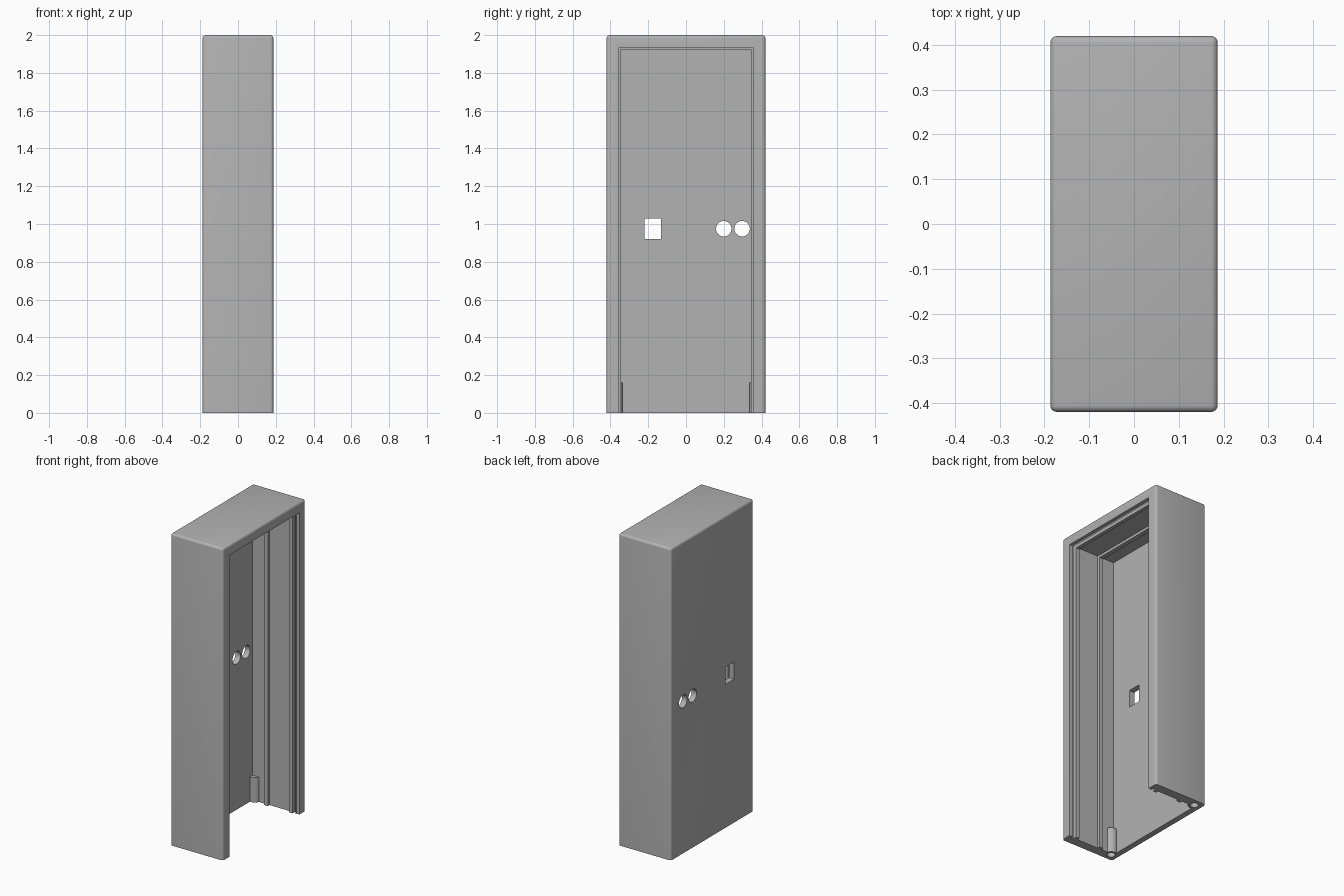
import bpy
import bmesh
import math
from mathutils import Matrix, Vector

if "Cube" in bpy.data.objects:
    bpy.data.objects.remove(bpy.data.objects["Cube"], do_unlink=True)

HX, HY, TOP = 0.187, 0.42, 2.0
BACK = -0.15          # inner face of the back panel

grey = bpy.data.materials.new("plain grey")
grey.use_nodes = True
grey.diffuse_color = (0.45, 0.45, 0.45, 1)
grey.node_tree.nodes["Principled BSDF"].inputs["Base Color"].default_value = (0.45, 0.45, 0.45, 1)


def finish(bm, name):
    mesh = bpy.data.meshes.new(name)
    bm.to_mesh(mesh)
    bm.free()
    mesh.materials.append(grey)
    obj = bpy.data.objects.new(name, mesh)
    bpy.context.collection.objects.link(obj)
    return obj


def box(name, lo, hi, round_edges=0):
    lo, hi = Vector(lo), Vector(hi)
    bm = bmesh.new()
    size = Matrix.Diagonal((*(hi - lo), 1))
    bmesh.ops.create_cube(bm, size=1, matrix=Matrix.Translation((lo + hi) / 2) @ size)
    if round_edges:
        edges = [e for e in bm.edges if max(v.co.z for v in e.verts) > hi.z - 0.01]
        bmesh.ops.bevel(bm, geom=edges, offset=round_edges, segments=4,
                        profile=0.5, affect='EDGES')
    return finish(bm, name)


def cylinder(name, centre, radius, depth, along_x=False):
    bm = bmesh.new()
    turn = Matrix.Rotation(math.pi / 2, 4, 'Y') if along_x else Matrix.Identity(4)
    bmesh.ops.create_cone(bm, cap_ends=True, segments=32, radius1=radius, radius2=radius,
                          depth=depth, matrix=Matrix.Translation(centre) @ turn)
    return finish(bm, name)


def combine(target, tool, operation):
    mod = target.modifiers.new(operation.title(), 'BOOLEAN')
    mod.operation, mod.solver, mod.object = operation, 'EXACT', tool
    bpy.context.view_layer.objects.active = target
    bpy.ops.object.modifier_apply(modifier=mod.name)
    bpy.data.objects.remove(tool, do_unlink=True)


def hollow(x0, x1, half_y, top):
    combine(shell, box("cutter", (x0, -half_y, -0.1), (x1, half_y, top)), 'DIFFERENCE')


# Outer shell with rounded upright and top edges
bm = bmesh.new()
bmesh.ops.create_cube(bm, size=1, matrix=Matrix.Translation((0, 0, TOP / 2))
                      @ Matrix.Diagonal((2 * HX, 2 * HY, TOP, 1)))
rim = [e for e in bm.edges if max(v.co.z for v in e.verts) > 1]
bmesh.ops.bevel(bm, geom=rim, offset=0.015, segments=4, profile=0.5, affect='EDGES')
shell = finish(bm, "enclosure_shell")

# Main cavity, then wider recesses that leave ridges between them
hollow(BACK, 0.3, 0.345, 1.925)
hollow(0.165, 0.3, 0.355, 1.935)
hollow(0.145, 0.165, 0.37, 1.95)
hollow(-0.03, 0.122, 0.362, 1.942)
hollow(BACK, -0.058, 0.362, 1.942)

# Screw posts in the lower back corners
for side in (-1, 1):
    spot = (-0.14, side * 0.373)
    combine(shell, cylinder("post", (*spot, 0.08), 0.038, 0.16), 'UNION')
    combine(shell, cylinder("cutter", (*spot, 0), 0.024, 0.26), 'DIFFERENCE')

# Openings in the back panel
for y in (0.2, 0.297):
    combine(shell, cylinder("cutter", (-0.17, y, 0.975), 0.041, 0.1, True), 'DIFFERENCE')
combine(shell, box("cutter", (-0.25, -0.22, 0.92), (-0.1, -0.132, 1.03)), 'DIFFERENCE')

# Smooth the rounded edges
bpy.ops.object.select_all(action='DESELECT')
shell.select_set(True)
bpy.context.view_layer.objects.active = shell
bpy.ops.object.shade_smooth_by_angle(angle=math.radians(30))
